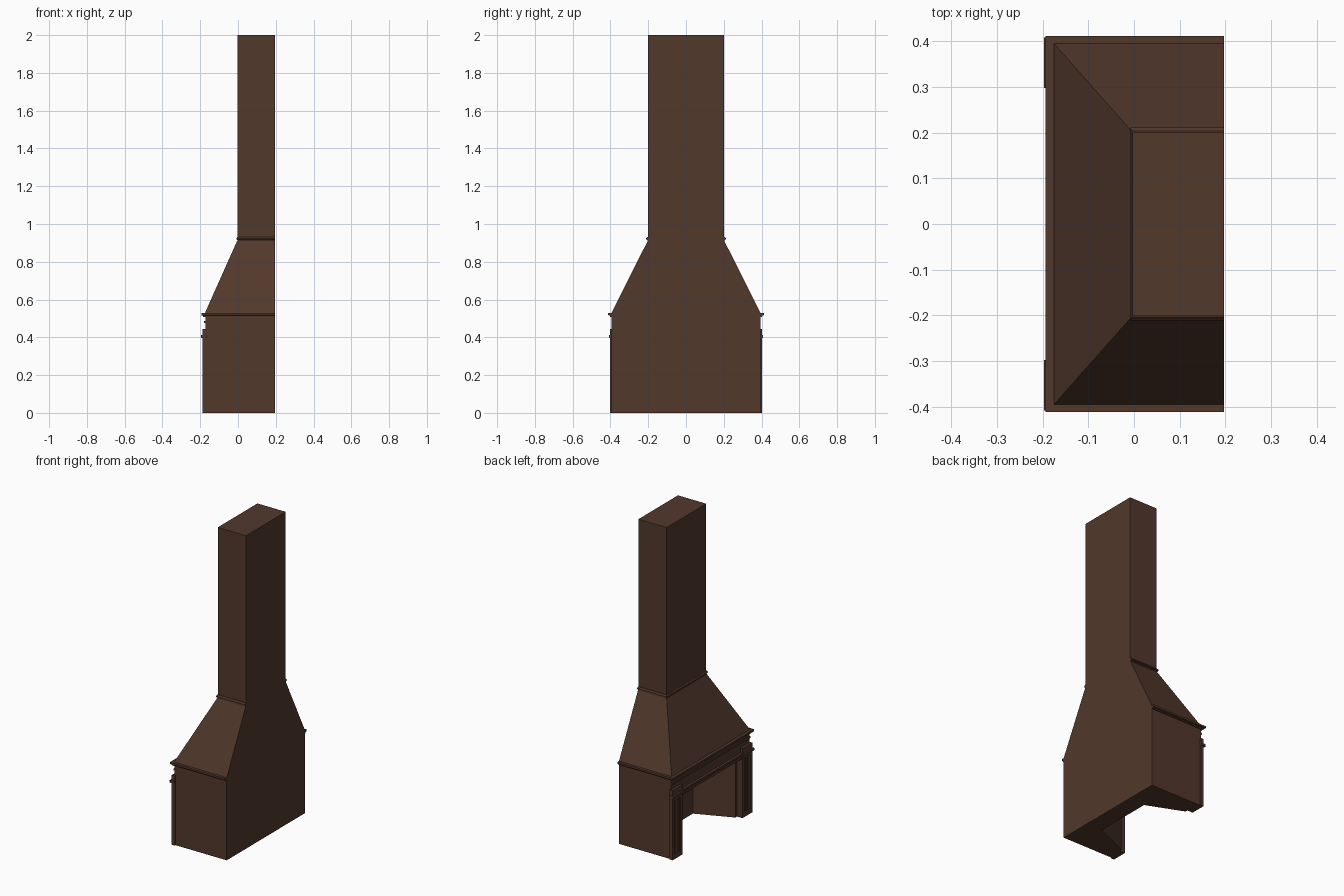
import bpy, bmesh

if "Cube" in bpy.data.objects:
    bpy.data.objects.remove(bpy.data.objects["Cube"])

mat = bpy.data.materials.new("dark_brown")
mat.diffuse_color = (0.085, 0.04, 0.025, 1)
mat.use_nodes = True
mat.node_tree.nodes["Principled BSDF"].inputs["Base Color"].default_value = mat.diffuse_color
BACK = 0.197


def finish(name, bm):
    bmesh.ops.recalc_face_normals(bm, faces=bm.faces)
    me = bpy.data.meshes.new(name)
    bm.to_mesh(me)
    bm.free()
    me.materials.append(mat)
    ob = bpy.data.objects.new(name, me)
    bpy.context.collection.objects.link(ob)
    return ob


def prism(name, pts, z0, z1):
    """Vertical extrusion of a footprint."""
    bm = bmesh.new()
    f = bm.faces.new([bm.verts.new((x, y, z0)) for x, y in pts])
    top = bmesh.ops.extrude_face_region(bm, geom=[f])
    bmesh.ops.translate(bm, vec=(0, 0, z1 - z0),
                        verts=[v for v in top["geom"] if isinstance(v, bmesh.types.BMVert)])
    return finish(name, bm)


def box(name, x0, x1, y0, y1, z0, z1):
    return prism(name, [(x0, y0), (x1, y0), (x1, y1), (x0, y1)], z0, z1)


def stack(name, levels):
    """Wall-backed loft: each level is (front x, half width, z)."""
    bm = bmesh.new()
    rings = [[bm.verts.new(p) for p in
              ((x, -w, z), (BACK, -w, z), (BACK, w, z), (x, w, z))] for x, w, z in levels]
    for a, b in zip(rings, rings[1:]):
        for i in range(4):
            j = (i + 1) % 4
            bm.faces.new((a[i], a[j], b[j], b[i]))
    bm.faces.new(rings[0])
    bm.faces.new(rings[-1])
    return finish(name, bm)


# Hearth surround with splayed firebox walls
half = [(BACK, 0.395), (-0.172, 0.395), (-0.172, 0.303), (-0.148, 0.303),
        (-0.148, 0.287), (0.084, 0.19)]
prism("firebox_walls", half + [(x, -y) for x, y in reversed(half)], 0, 0.375)
stack("upper_body", [(-0.172, 0.395, 0.375), (-0.172, 0.395, 0.51)])

# Frieze mouldings across the front
box("architrave", -0.180, -0.172, -0.303, 0.303, 0.375, 0.39)
box("frieze_ledge", -0.187, -0.172, -0.303, 0.303, 0.40, 0.412)
box("frieze_band", -0.179, -0.172, -0.395, 0.395, 0.475, 0.487)

# Panelled pilasters, mirrored in y
for side, s in (("left", 1), ("right", -1)):
    def part(name, x0, x1, y0, y1, z0, z1):
        box(f"{name}_{side}", x0, x1, min(s * y0, s * y1), max(s * y0, s * y1), z0, z1)
    part("pilaster", -0.179, -0.165, 0.303, 0.402, 0, 0.445)
    for y0, y1 in ((0.303, 0.323), (0.345, 0.36), (0.382, 0.402)):
        part("pilaster_rib", -0.187, -0.179, y0, y1, 0.03, 0.375)
    part("pilaster_foot", -0.187, -0.179, 0.303, 0.402, 0, 0.03)
    part("pilaster_head", -0.187, -0.179, 0.303, 0.402, 0.375, 0.445)
    part("pilaster_cap", -0.197, -0.165, 0.298, 0.408, 0.397, 0.412)

# Stepped cornice, tapering hood, collar and flue
stack("cornice", [(-0.184, 0.402, 0.508), (-0.184, 0.402, 0.515),
                  (-0.194, 0.412, 0.517), (-0.194, 0.412, 0.529)])
stack("hood", [(-0.175, 0.395, 0.529), (-0.005, 0.203, 0.91)])
stack("collar", [(-0.003, 0.205, 0.91), (-0.003, 0.205, 0.916),
                 (-0.008, 0.211, 0.918), (-0.008, 0.211, 0.924), (-0.004, 0.204, 0.932)])
stack("flue", [(-0.003, 0.2, 0.932), (-0.003, 0.2, 2.0)])
